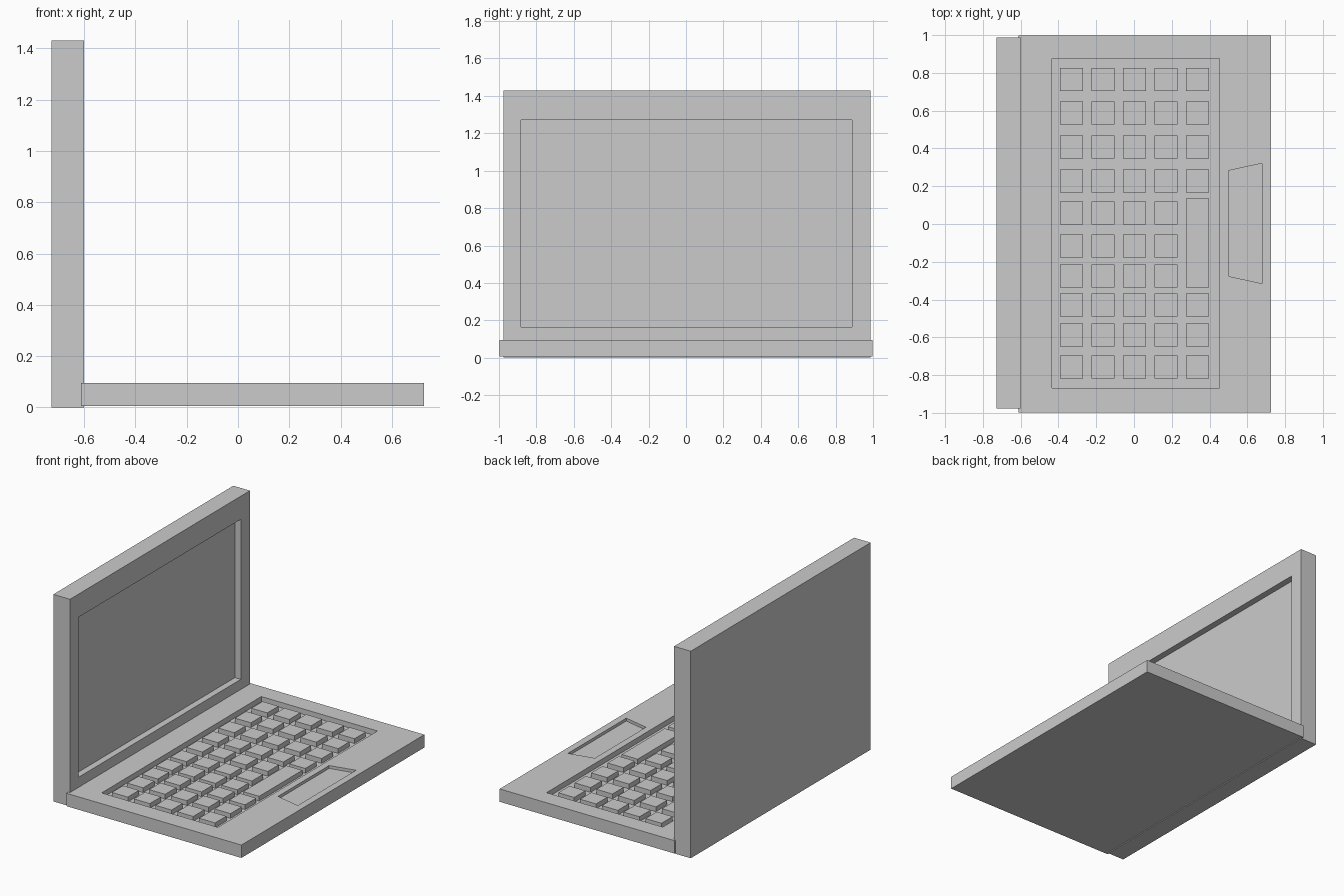
import bpy, bmesh

if "Cube" in bpy.data.objects:
    bpy.data.objects.remove(bpy.data.objects["Cube"])


def prism(name, outline, z0, z1):
    """Extrude an xy outline from z0 up to z1."""
    bm = bmesh.new()
    low = [bm.verts.new((x, y, z0)) for x, y in outline]
    high = [bm.verts.new((x, y, z1)) for x, y in outline]
    bm.faces.new(low[::-1])
    bm.faces.new(high)
    n = len(outline)
    for i in range(n):
        j = (i + 1) % n
        bm.faces.new((low[i], low[j], high[j], high[i]))
    bmesh.ops.recalc_face_normals(bm, faces=bm.faces)
    mesh = bpy.data.meshes.new(name)
    bm.to_mesh(mesh)
    bm.free()
    obj = bpy.data.objects.new(name, mesh)
    bpy.context.collection.objects.link(obj)
    return obj


def box(name, x0, x1, y0, y1, z0, z1):
    return prism(name, [(x0, y0), (x1, y0), (x1, y1), (x0, y1)], z0, z1)


def cut(target, cutter):
    """Subtract the cutter, then remove it."""
    cutter.hide_render = True
    mod = target.modifiers.new("recess", 'BOOLEAN')
    mod.operation = 'DIFFERENCE'
    mod.solver = 'EXACT'
    mod.object = cutter
    bpy.context.view_layer.objects.active = target
    bpy.ops.object.modifier_apply(modifier=mod.name)
    bpy.data.objects.remove(cutter)


# Upright lid with the recessed display
lid = box("screen_lid", -0.727, -0.60, -0.977, 0.987, 0, 1.43)
cut(lid, box("display_cutter", -0.645, -0.5, -0.883, 0.887, 0.165, 1.27))

# Base slab with keyboard well and trapezoid touchpad
TOP, FLOOR, KEY_TOP = 0.095, 0.058, 0.091
base = box("base", -0.612, 0.725, -0.998, 0.998, 0.006, TOP)
cut(base, box("keyboard_cutter", -0.435, 0.453, -0.867, 0.875, FLOOR, 0.2))
pad = [(0.499, -0.276), (0.677, -0.315), (0.677, 0.321), (0.499, 0.282)]
cut(base, prism("touchpad_cutter", pad, 0.075, 0.2))

# Keys, with a long space bar in the column nearest the user
HALF = 0.061
columns = [-0.331, -0.163, 0.003, 0.169, 0.336]
rows = [0.766, 0.587, 0.407, 0.228, 0.058, -0.116, -0.275, -0.429, -0.588, -0.756]
for c, x in enumerate(columns):
    for r, y in enumerate(rows):
        if c == 4 and r in (4, 5, 6):
            continue
        box(f"key_{c}_{r}", x - HALF, x + HALF, y - HALF, y + HALF, FLOOR, KEY_TOP)
box("space_bar", columns[4] - HALF, columns[4] + HALF, -0.336, 0.135, FLOOR, KEY_TOP)
